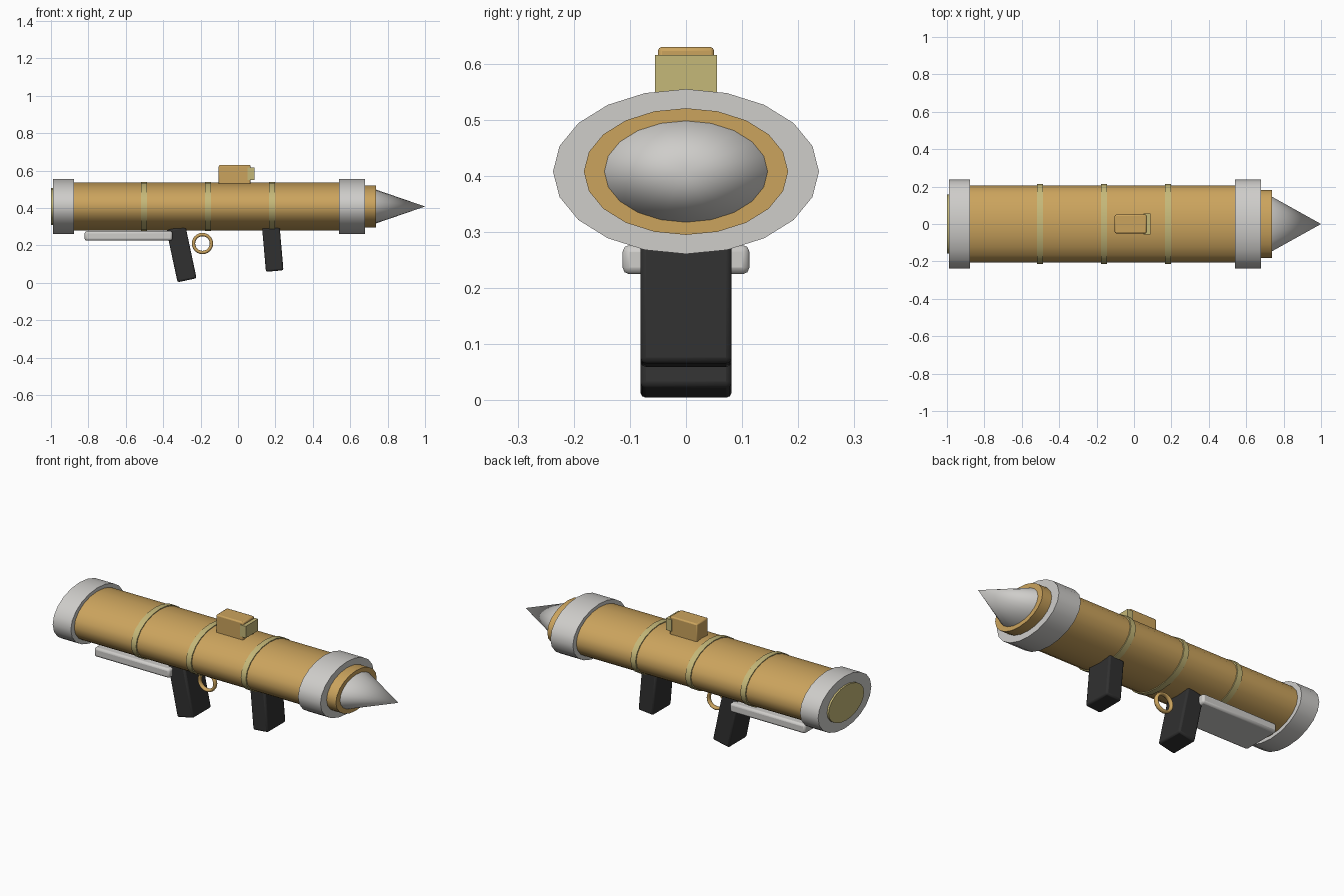
import bpy, math
from mathutils import Matrix, Vector

if "Cube" in bpy.data.objects:
    bpy.data.objects.remove(bpy.data.objects["Cube"], do_unlink=True)

AXIS_Z = 0.408   # height of the tube axis
SQUASH = 0.62    # tube height divided by its width


def material(name, rgb):
    m = bpy.data.materials.new(name)
    m.use_nodes = True
    m.diffuse_color = (*rgb, 1)
    m.node_tree.nodes["Principled BSDF"].inputs["Base Color"].default_value = (*rgb, 1)
    return m


TAN = material("tan", (0.60, 0.37, 0.11))
OLIVE = material("pale olive", (0.56, 0.48, 0.19))
GREY = material("light grey", (0.62, 0.61, 0.59))
BLACK = material("black", (0.03, 0.03, 0.03))


def finish(name, mat, angle=35):
    ob = bpy.context.object
    ob.name = name
    ob.data.materials.append(mat)
    bpy.ops.object.shade_smooth_by_angle(angle=math.radians(angle))
    return ob


def tube(name, x0, x1, r0, mat, r1=None):
    """Squashed cylinder or cone along x."""
    bpy.ops.mesh.primitive_cone_add(vertices=20, radius1=r0, depth=x1 - x0,
                                    radius2=r0 if r1 is None else r1)
    ob = bpy.context.object
    ob.data.transform(Matrix.Diagonal((1, 1, SQUASH, 1)) @ Matrix.Rotation(math.pi / 2, 4, 'Y'))
    ob.location = ((x0 + x1) / 2, 0, AXIS_Z)
    return finish(name, mat)


def block(name, centre, size, mat, bevel, tilt=0):
    """Bevelled box, tilted about y."""
    bpy.ops.mesh.primitive_cube_add(size=1)
    ob = bpy.context.object
    ob.data.transform(Matrix.Diagonal((*size, 1)))
    ob.location = centre
    ob.rotation_euler.y = math.radians(tilt)
    if bevel:
        mod = ob.modifiers.new("soft edges", 'BEVEL')
        mod.width, mod.segments = bevel, 2
    return finish(name, mat)


# Main tube, collars and end pieces
tube("main_tube", -0.9, 0.56, 0.206, TAN)
tube("rear_collar", -0.99, -0.877, 0.237, GREY)
tube("front_collar", 0.54, 0.68, 0.237, GREY)
tube("rear_disc", -1.0, -0.98, 0.158, OLIVE)
tube("warhead_ring", 0.67, 0.738, 0.182, TAN)
tube("warhead_cone", 0.73, 1.0, 0.15, GREY, r1=0)

# Bands around the tube
for label, x in (("rear", -0.503), ("middle", -0.16), ("front", 0.182)):
    tube(label + "_band", x - 0.016, x + 0.016, 0.213, OLIVE)

# Sight on top
block("sight_body", (-0.018, 0, 0.575), (0.17, 0.1, 0.11), TAN, 0.007)
block("sight_lens", (0.069, 0, 0.583), (0.036, 0.11, 0.066), OLIVE, 0)

# Grips and shoulder pad below
block("rear_grip", (-0.302, 0, 0.153), (0.104, 0.163, 0.285), BLACK, 0.01, -12)
block("front_grip", (0.186, 0, 0.18), (0.094, 0.163, 0.235), BLACK, 0.01, -5)
block("shoulder_pad", (-0.585, 0, 0.251), (0.47, 0.226, 0.052), GREY, 0.012)

# Trigger ring
bpy.ops.mesh.primitive_torus_add(major_radius=0.048, minor_radius=0.009,
                                 major_segments=24, minor_segments=10)
bpy.context.object.data.transform(
    Matrix.Diagonal((1, 1.5, 1, 1)) @ Matrix.Rotation(math.pi / 2, 4, 'X'))
bpy.context.object.location = (-0.19, 0, 0.21)
finish("trigger_ring", TAN, 60)
